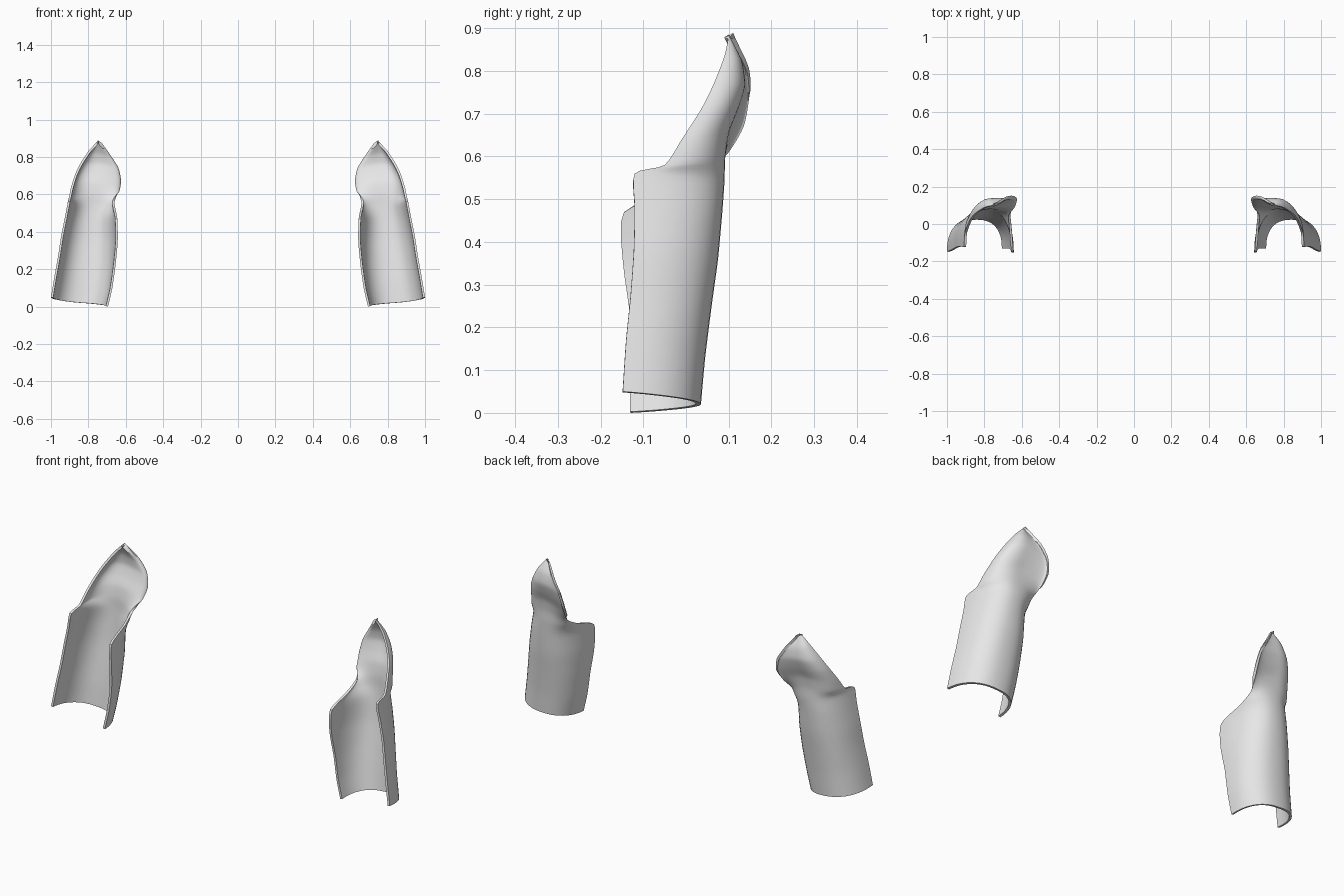
import bpy
import bmesh
import math
from mathutils import Vector

if "Cube" in bpy.data.objects:
    bpy.data.objects.remove(bpy.data.objects["Cube"], do_unlink=True)

HALF_STEPS = 12     # points in each half of a cross-section
ROW_STEPS = 4       # lofted rows between two ribs
THICKNESS = 0.012

# Ribs from wrist to elbow point: inner edge, back middle, outer edge
RIBS = [
    ((.695, -.13, 0), (.84, .035, .02), (1, -.148, .05)),
    ((.672, -.13, .1), (.825, .045, .13), (.98, -.14, .17)),
    ((.655, -.13, .22), (.81, .06, .25), (.962, -.13, .27)),
    ((.643, -.147, .35), (.795, .075, .36), (.945, -.122, .38)),
    ((.645, -.145, .47), (.785, .085, .47), (.925, -.12, .48)),
    ((.655, -.02, .52), (.775, .09, .54), (.91, -.12, .56)),
    ((.66, .05, .56), (.77, .092, .6), (.905, -.05, .58)),
    ((.645, .1, .61), (.765, .102, .66), (.892, -.01, .64)),
    ((.637, .135, .67), (.76, .122, .71), (.87, .035, .71)),
    ((.65, .147, .735), (.752, .138, .765), (.84, .065, .77)),
    ((.69, .142, .8), (.75, .13, .825), (.797, .09, .835)),
    ((.748, .1, .883), (.75, .1, .885), (.752, .1, .883)),
]


def make_material(name, color):
    mat = bpy.data.materials.new(name)
    mat.use_nodes = True
    mat.diffuse_color = color
    mat.node_tree.nodes["Principled BSDF"].inputs["Base Color"].default_value = color
    return mat


def smooth_path(points):
    """Softened spline through the points, keeping corners fairly tight."""
    points = [Vector(p) for p in points]
    last = len(points) - 1
    slopes = [(points[min(i + 1, last)] - points[max(i - 1, 0)]) * 0.35
              for i in range(last + 1)]
    path = []
    for i in range(last):
        for k in range(ROW_STEPS):
            t = k / ROW_STEPS
            s = t * t * (3 - 2 * t)
            path.append(points[i].lerp(points[i + 1], s)
                        + slopes[i] * (t * (1 - t) ** 2)
                        - slopes[i + 1] * (t * t * (1 - t)))
    path.append(points[last])
    return path


def half_section(edge, middle):
    """Rounded quarter sweep from a free edge to the back of the guard."""
    section = []
    for k in range(HALF_STEPS + 1):
        angle = math.pi / 2 * k / HALF_STEPS
        along = math.sin(angle) ** 0.85
        across = 1 - max(math.cos(angle), 0) ** 0.85
        section.append(Vector((edge.x + (middle.x - edge.x) * across,
                               edge.y + (middle.y - edge.y) * along,
                               edge.z + (middle.z - edge.z) * k / HALF_STEPS)))
    return section


def build_guard(name, side, material):
    bm = bmesh.new()
    inner, middle, outer = (smooth_path(column) for column in zip(*RIBS))
    rows = []
    for a, b, c in zip(inner, middle, outer):
        section = half_section(a, b) + half_section(c, b)[-2::-1]
        rows.append([bm.verts.new((p.x * side, p.y, p.z)) for p in section])
    for low, high in zip(rows, rows[1:]):
        for i in range(len(low) - 1):
            quad = (low[i], high[i], high[i + 1], low[i + 1])
            face = bm.faces.new(quad if side > 0 else quad[::-1])
            face.smooth = True
    bm.normal_update()
    mesh = bpy.data.meshes.new(name)
    bm.to_mesh(mesh)
    bm.free()
    mesh.materials.append(material)
    guard = bpy.data.objects.new(name, mesh)
    bpy.context.collection.objects.link(guard)

    # Plate thickness grows towards the arm
    solid = guard.modifiers.new("plate_thickness", "SOLIDIFY")
    solid.thickness = THICKNESS
    solid.offset = -1

    # Smooth plate with crisp rims
    bpy.ops.object.select_all(action="DESELECT")
    guard.select_set(True)
    bpy.context.view_layer.objects.active = guard
    bpy.ops.object.modifier_apply(modifier=solid.name)
    bpy.ops.object.shade_smooth_by_angle(angle=math.radians(40))
    return guard


plate = make_material("light_grey_plate", (0.8, 0.8, 0.8, 1))
build_guard("left_forearm_guard", 1, plate)
build_guard("right_forearm_guard", -1, plate)
